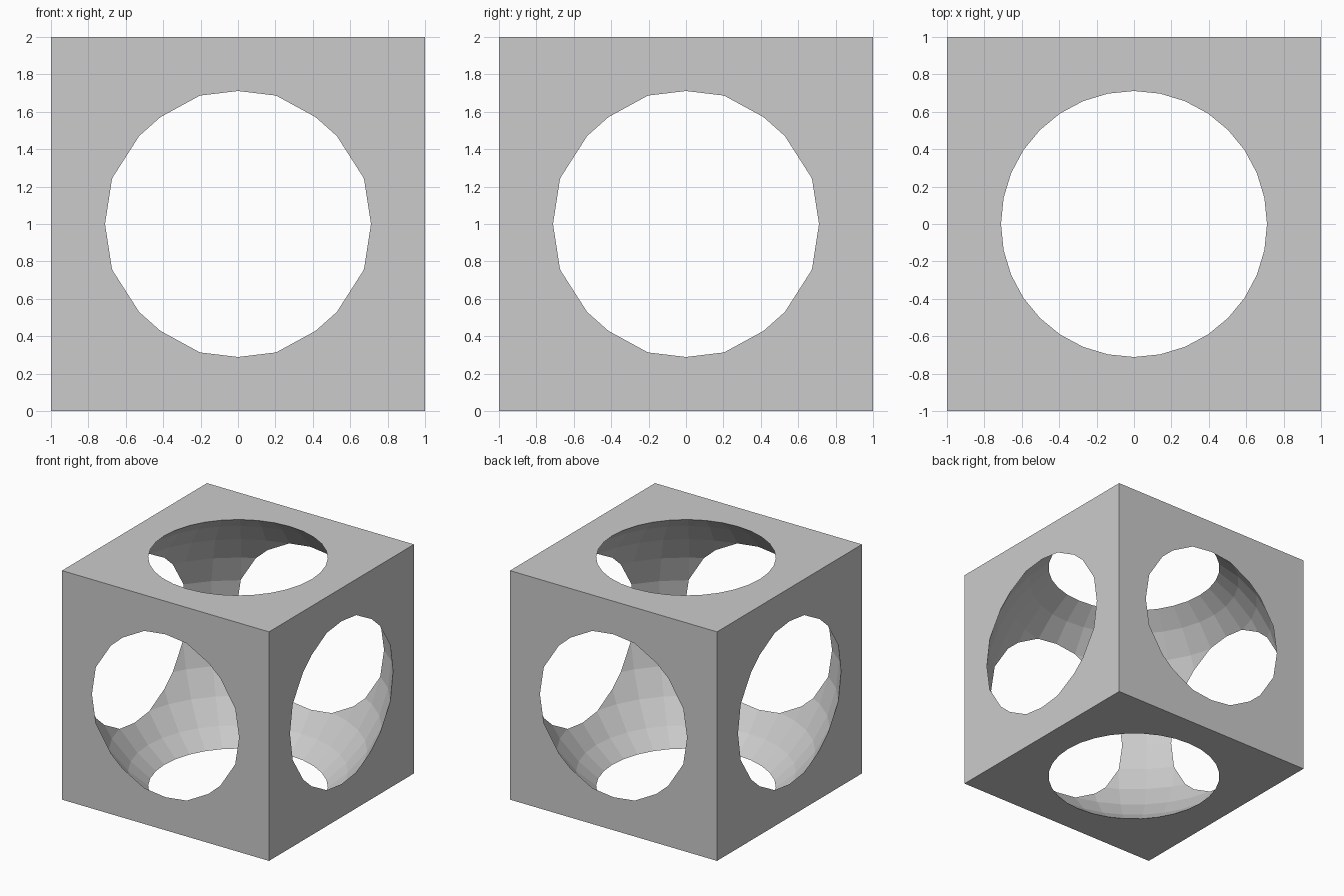
import bpy

# Remove the default cube
old = bpy.data.objects.get("Cube")
if old:
    bpy.data.objects.remove(old, do_unlink=True)

# Single plain grey material
grey = bpy.data.materials.new("light_grey")
grey.use_nodes = True
colour = (0.6, 0.6, 0.6, 1.0)
grey.diffuse_color = colour
grey.node_tree.nodes["Principled BSDF"].inputs["Base Color"].default_value = colour

# Solid block
bpy.ops.mesh.primitive_cube_add(size=2, location=(0, 0, 1))
block = bpy.context.object
block.name = "hollowed_cube"
block.data.materials.append(grey)

# Faceted sphere that breaks through all six sides
bpy.ops.mesh.primitive_uv_sphere_add(segments=32, ring_count=16, radius=1.23, location=(0, 0, 1))
cutter = bpy.context.object
cutter.name = "sphere_cutter"
cutter.data.materials.append(grey)

# Carve the sphere out of the block
carve = block.modifiers.new("carve_sphere", "BOOLEAN")
carve.operation = "DIFFERENCE"
carve.solver = "EXACT"
carve.object = cutter
bpy.context.view_layer.objects.active = block
bpy.ops.object.modifier_apply(modifier=carve.name)
bpy.data.objects.remove(cutter, do_unlink=True)
